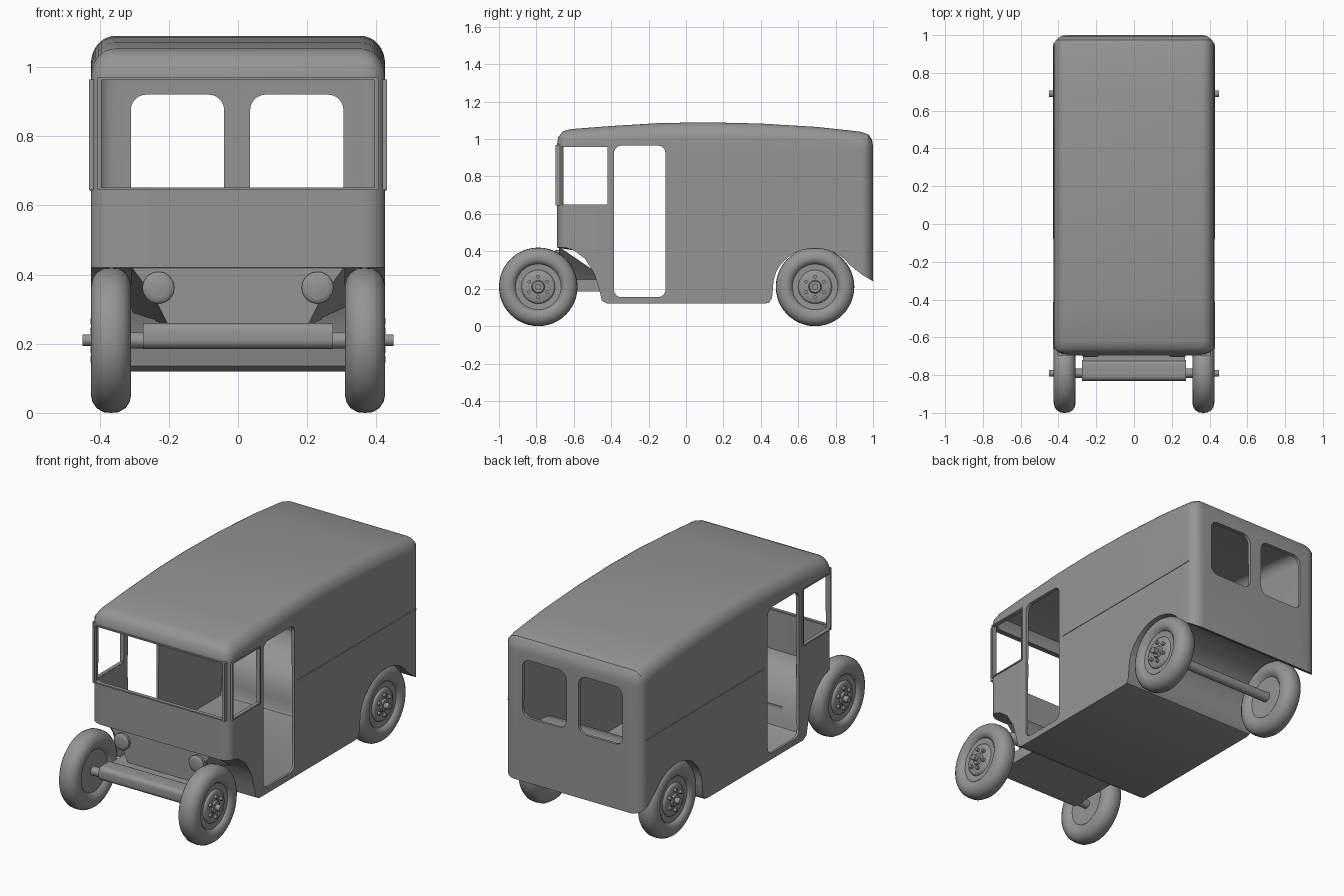
import bpy, bmesh, math
from mathutils import Matrix

if "Cube" in bpy.data.objects:
    bpy.data.objects.remove(bpy.data.objects["Cube"])

grey = bpy.data.materials.new('dark_grey')
grey.diffuse_color = (.3, .3, .3, 1)
grey.use_nodes = True
grey.node_tree.nodes["Principled BSDF"].inputs["Base Color"].default_value = grey.diffuse_color


def finish(name, bm, angle=35):
    bmesh.ops.remove_doubles(bm, verts=bm.verts, dist=0.0005)
    bmesh.ops.recalc_face_normals(bm, faces=bm.faces)
    me = bpy.data.meshes.new(name)
    bm.to_mesh(me)
    bm.free()
    me.materials.append(grey)
    ob = bpy.data.objects.new(name, me)
    bpy.context.collection.objects.link(ob)
    bpy.ops.object.select_all(action='DESELECT')
    ob.select_set(True)
    bpy.context.view_layer.objects.active = ob
    bpy.ops.object.shade_smooth_by_angle(angle=math.radians(angle))
    return ob


def box(name, lo, hi, radius=0, axis=0):
    """Box whose edges along one axis may be rounded."""
    bm = bmesh.new()
    bmesh.ops.create_cube(bm, size=1)
    for v in bm.verts:
        v.co = [(a + b) / 2 + c * (b - a) for a, b, c in zip(lo, hi, v.co)]
    if radius:
        edges = [e for e in bm.edges
                 if abs(e.verts[0].co[axis] - e.verts[1].co[axis]) > 1e-4]
        bmesh.ops.bevel(bm, geom=edges, offset=radius, segments=6, profile=0.5, affect='EDGES')
    return finish(name, bm)


def skin(bm, rings):
    """Bridge consecutive rings of equal point count and cap the ends."""
    rows = [[bm.verts.new(p) for p in r] for r in rings]
    n = len(rows[0])
    for a, b in zip(rows, rows[1:]):
        for i in range(n):
            j = (i + 1) % n
            bm.faces.new((a[i], a[j], b[j], b[i]))
    bm.faces.new(rows[0])
    bm.faces.new(rows[-1])


def lathe(name, profile, centre, side=1, steps=48):
    """Revolve (x offset, radius) points around the x axis."""
    bm = bmesh.new()
    rings = []
    for x, r in profile:
        rings.append([(centre[0] + side * x,
                       centre[1] + r * math.cos(2 * math.pi * k / steps),
                       centre[2] + r * math.sin(2 * math.pi * k / steps)) for k in range(steps)])
    skin(bm, rings)
    return finish(name, bm, 40)


def rod(name, x0, x1, y, z, r, steps=20):
    return lathe(name, [(x0, r), (x1, r)], (0, y, z), 1, steps)


# Body: side profile (y, z) with arched roof and wheel cutouts
profile = [(-.69, .42), (-.69, .97), (-.683, 1.01), (-.66, 1.04), (-.62, 1.053), (-.4, 1.07),
           (-.15, 1.085), (.1, 1.09), (.4, 1.083), (.7, 1.065), (.93, 1.04), (.975, 1.025),
           (.995, .995), (1, .96), (1, .24), (.94, .275)]
for k in range(13):
    a = math.radians(34 + k * 146 / 12)
    profile.append((.69 + .225 * math.cos(a), .21 + .207 * math.sin(a)))
profile += [(.46, .15), (.445, .125), (.42, .12), (-.42, .12), (-.45, .135), (-.465, .2),
            (-.49, .28), (-.54, .36), (-.6, .405)]


def section(x, d):
    ring = []
    back = 1 - .06 * d
    for y, z in profile:
        drop = .08 * d * min(1, max(0, (z - .88) / .16))
        if y > back and z < .3:
            z = .24 + .583 * (1 - back)
        ring.append((x, min(max(y, -.69 + .05 * d), back), z - drop))
    return ring


half = []
for k in range(9):
    t = math.radians(90 * k / 8)
    half.append((.355 + .07 * math.sin(t), 1 - math.cos(t)))
bm = bmesh.new()
skin(bm, [section(-x, d) for x, d in reversed(half)] + [section(x, d) for x, d in half])
body = finish('van_body', bm)
wall = body.modifiers.new('wall', 'SOLIDIFY')
wall.thickness = .02
wall.offset = -1

# Openings: windscreen, side windows, doors, rear windows
cutters = [
    box('cut_windscreen', (-.4, -.8, .65), (.4, -.655, .965)),
    box('cut_side_windows', (-1, -.655, .65), (1, -.42, .96)),
    box('cut_doors', (-1, -.385, .155), (1, -.11, .965), .04, 0),
    box('cut_rear_window_left', (-.31, .9, .6), (-.04, 1.1, .92), .045, 1),
    box('cut_rear_window_right', (.035, .9, .6), (.305, 1.1, .92), .045, 1)]
for c in cutters:
    c.hide_render = True
    m = body.modifiers.new(c.name, 'BOOLEAN')
    m.operation = 'DIFFERENCE'
    m.solver = 'EXACT'
    m.object = c
bpy.ops.object.select_all(action='DESELECT')
body.select_set(True)
bpy.context.view_layer.objects.active = body
for m in list(body.modifiers):
    bpy.ops.object.modifier_apply(modifier=m.name)
for c in cutters:
    bpy.data.objects.remove(c)
bpy.ops.object.shade_smooth_by_angle(angle=math.radians(35))

# Windscreen frame
for z in (.645, .962):
    box('windscreen_rail', (-.405, -.697, z), (.405, -.68, z + .007))
for s in (-1, 1):
    box('windscreen_post', (s * .4 - .006, -.697, .645), (s * .4 + .006, -.675, .969))

for s in (-1, 1):
    x0, x1 = sorted((s * .412, s * .43))
    # Side window frame
    for z in (.644, .957):
        box('side_window_rail', (x0, -.662, z), (x1, -.413, z + .007))
    for y in (-.662, -.42):
        box('side_window_post', (x0, y, .644), (x1, y + .007, .964))
    # Belt moulding
    x0, x1 = sorted((s * .418, s * .428))
    box('belt_moulding', (x0, -.08, .642), (x1, .955, .648))
    # Headlight, turned to face forward
    lamp = lathe('headlight', [(-.05, .015), (-.04, .032), (-.015, .044), (.015, .046),
                               (.02, .042), (.023, .03), (.025, .005)], (0, 0, 0), 1, 32)
    lamp.data.transform(Matrix.Translation((s * .23, -.68, .362)) @
                        Matrix.Rotation(-math.pi / 2, 4, 'Z'))

# Nose panel tapering down to the frame and back under the cab
bm = bmesh.new()
shape = [(-.31, .425), (.31, .425), (.24, .33), (.2, .25), (-.2, .25), (-.24, .33)]
skin(bm, [[(x, -.68, z) for x, z in shape],
          [(x, -.475, .25 + (z - .25) * .2) for x, z in shape]])
finish('nose_panel', bm)

# Front frame and axles
box('front_crossmember', (-.275, -.83, .185), (.275, -.72, .26), .025, 0)
box('front_frame', (-.27, -.74, .185), (.27, -.455, .25))
rod('front_axle', -.4, .4, -.79, .21, .024)
rod('rear_axle', -.4, .4, .69, .21, .027)

# Wheels with hub, cap and six bolts
tyre = [(-.03, .004), (-.035, .115), (-.045, .125), (-.055, .14), (-.058, .158), (-.054, .178),
        (-.042, .196), (-.022, .208), (0, .21), (.022, .208), (.042, .196), (.054, .178),
        (.058, .158), (.055, .14), (.045, .127), (.036, .122), (.034, .09), (.042, .086),
        (.046, .08), (.046, .035), (.056, .03), (.056, .004)]
for end, y in (('front', -.79), ('rear', .69)):
    for s in (-1, 1):
        lathe(end + '_wheel', tyre, (s * .367, y, .21), s)
        rod(end + '_hub_cap', s * .4, s * .45, y, .21, .017, 16)
        for k in range(6):
            a = math.radians(30 + 60 * k)
            rod(end + '_wheel_bolt', s * .405, s * .427,
                y + .055 * math.cos(a), .21 + .055 * math.sin(a), .01, 10)
